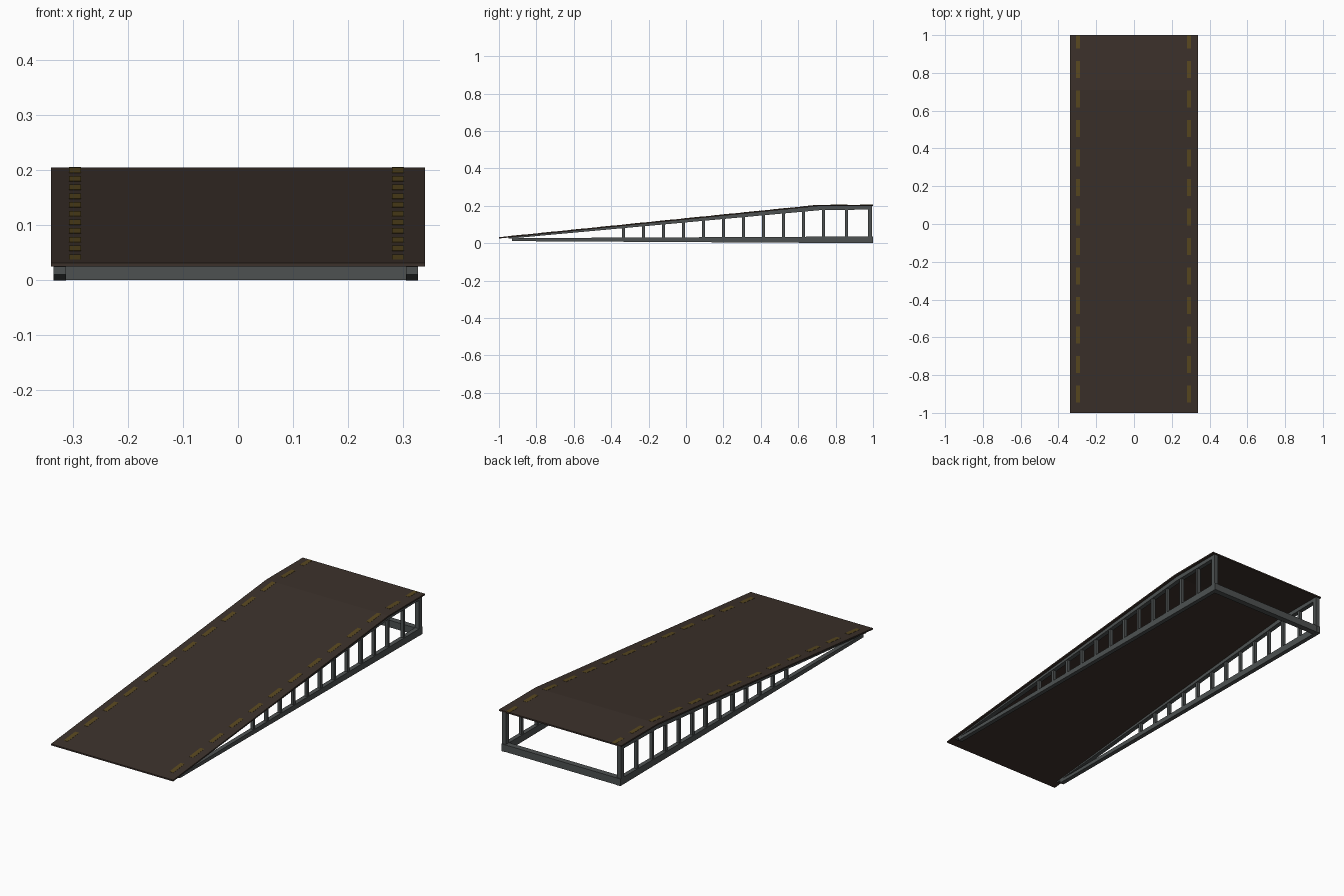
import bpy

if "Cube" in bpy.data.objects:
    bpy.data.objects.remove(bpy.data.objects["Cube"])

def mat(name, c):
    m = bpy.data.materials.new(name)
    m.diffuse_color = (*c, 1)
    m.use_nodes = True
    m.node_tree.nodes["Principled BSDF"].inputs["Base Color"].default_value = m.diffuse_color
    return m

BROWN = mat("deck_brown", (0.045, 0.031, 0.024))
GREY = mat("frame_grey", (0.075, 0.083, 0.083))
YELLOW = mat("marking_dull_yellow", (0.10, 0.065, 0.014))

def extrude_x(name, profile, x0, x1, material):
    """Prism: (y, z) outline (counter-clockwise) stretched from x0 to x1."""
    n = len(profile)
    verts = [(x, y, z) for x in (x0, x1) for y, z in profile]
    faces = [tuple(reversed(range(n))), tuple(range(n, 2 * n))]
    faces += [(i, (i + 1) % n, n + (i + 1) % n, n + i) for i in range(n)]
    me = bpy.data.meshes.new(name)
    me.from_pydata(verts, [], faces)
    me.materials.append(material)
    ob = bpy.data.objects.new(name, me)
    bpy.context.collection.objects.link(ob)
    return ob

KNEE, TOP, FRONT, THICK = 0.71, 0.205, 0.032, 0.007

def deck_z(y):
    return TOP if y >= KNEE else FRONT + (TOP - FRONT) * (y + 1) / (KNEE + 1)

# Deck: long slope with a flat end
extrude_x("deck", [(-1, FRONT - THICK), (KNEE, TOP - THICK), (1, TOP - THICK),
                   (1, TOP), (KNEE, TOP), (-1, FRONT)], -0.34, 0.34, BROWN)

# Dashed markings along both deck edges
for side, x in (("left", -0.296), ("right", 0.291)):
    for i in range(13):
        a = -0.945 + i * 0.1562
        b = min(a + 0.09, 0.999)
        if a < KNEE < b:
            a = KNEE
        h = 0.0008
        extrude_x(f"marking_{side}_{i}",
                  [(a, deck_z(a) - h), (b, deck_z(b) - h), (b, deck_z(b) + h), (a, deck_z(a) + h)],
                  x - 0.011, x + 0.011, YELLOW)

# Side frames
posts = [-0.334 + i * 0.1069 for i in range(11)] + [0.858]
for side, x0, x1 in (("left", -0.335, -0.313), ("right", 0.305, 0.327)):
    extrude_x(f"bottom_rail_{side}", [(-0.93, 0.011), (1, 0.0), (1, 0.036), (-0.93, 0.027)],
              x0, x1, GREY)
    u = THICK
    extrude_x(f"top_rail_{side}",
              [(-0.95, deck_z(-0.95) - u - 0.006), (KNEE, TOP - u - 0.022), (0.995, TOP - u - 0.018),
               (0.995, TOP - u), (KNEE, TOP - u), (-0.95, deck_z(-0.95) - u)], x0, x1, GREY)
    for i, y in enumerate(posts):
        t = deck_z(y) - 0.015
        extrude_x(f"post_{side}_{i}", [(y - .007, .02), (y + .007, .02), (y + .007, t), (y - .007, t)],
                  x0 + 0.003, x1 - 0.003, GREY)
    extrude_x(f"corner_post_{side}", [(.972, .02), (.995, .02), (.995, .2), (.972, .2)], x0, x1, GREY)

# Rear cross bar
extrude_x("rear_cross_bar", [(.97, 0.0005), (.999, 0.0005), (.999, .036), (.97, .036)], -0.334, 0.326, GREY)
